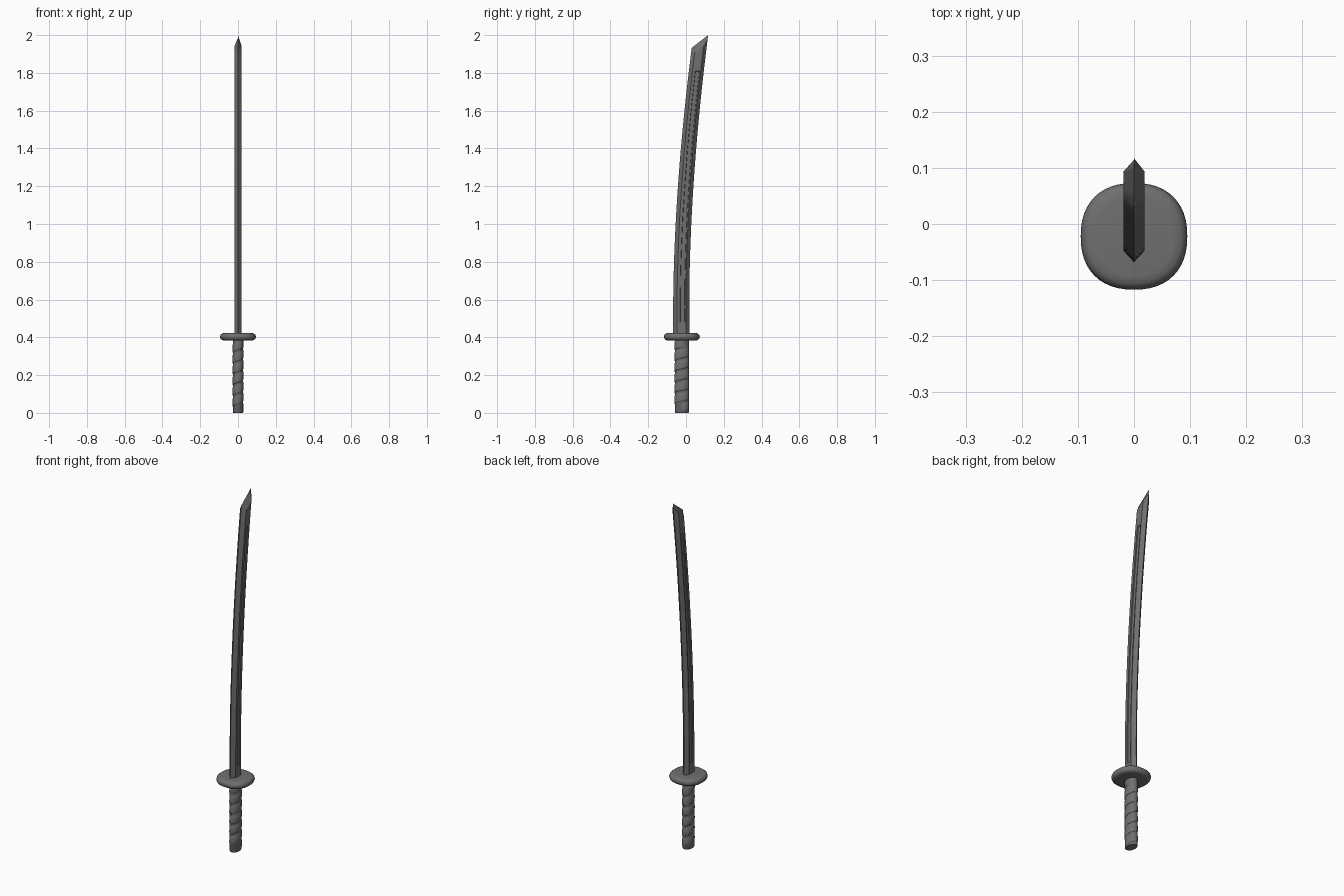
import bpy, bmesh
from math import sin, cos, pi, copysign

if "Cube" in bpy.data.objects:
    bpy.data.objects.remove(bpy.data.objects["Cube"])

CY = -0.022  # y centre of grip and guard
steel = bpy.data.materials.new("dark_grey")
steel.diffuse_color = (0.16, 0.16, 0.16, 1)
steel.use_nodes = True
steel.node_tree.nodes["Principled BSDF"].inputs["Base Color"].default_value = steel.diffuse_color


def finish(name, bm, smooth):
    bmesh.ops.recalc_face_normals(bm, faces=bm.faces)
    me = bpy.data.meshes.new(name)
    bm.to_mesh(me)
    bm.free()
    me.materials.append(steel)
    ob = bpy.data.objects.new(name, me)
    bpy.context.collection.objects.link(ob)
    bpy.ops.object.select_all(action='DESELECT')
    ob.select_set(True)
    bpy.context.view_layer.objects.active = ob
    bpy.ops.object.shade_smooth_by_angle(angle=smooth)


def skin(bm, rows):
    """Bridge closed rows of points with quads and return faces[row][column]."""
    vs = [[bm.verts.new(p) for p in r] for r in rows]
    n = len(vs[0])
    return vs, [[bm.faces.new((a[i], a[(i + 1) % n], b[(i + 1) % n], b[i]))
                 for i in range(n)] for a, b in zip(vs, vs[1:])]


def lofted(name, rows, smooth):
    bm = bmesh.new()
    vs, _ = skin(bm, rows)
    bm.faces.new(vs[0])
    bm.faces.new(vs[-1])
    finish(name, bm, smooth)


def oval(rx, ry, z, n=32, power=2.0):
    pts = []
    for i in range(n):
        c, s = cos(2 * pi * i / n), sin(2 * pi * i / n)
        pts.append((rx * copysign(abs(c) ** (2 / power), c),
                    CY + ry * copysign(abs(s) ** (2 / power), s), z))
    return pts


# Blade: curved hexagonal section, slanted chisel tip, long groove on each side
def edge_y(z, v):
    front = -0.068 + 0.0549 * max(0, z - 0.55) ** 1.8
    width = 0.086 - 0.008 * (z - 0.4) / 1.6
    return front + v * width


half = [(0, 0), (0.019, 0.24), (0.019, 0.43), (0.019, 0.72), (0.019, 0.79), (0, 1)]
section = half + [(-x, v) for x, v in half[-2:0:-1]]
levels = [0.40] + [0.48 + 1.33 * i / 16 for i in range(17)]
rows = [[(x, edge_y(z, v), z) for x, v in section] for z in levels]
for drop, wide in ((0.045, 1), (0, 0)):
    row = []
    for x, v in section:
        z = 1.933 + 0.067 * v - (drop if x else drop * 0.5)
        row.append((x * wide, edge_y(z, v), z))
    rows.append(row)
bm = bmesh.new()
vs, faces = skin(bm, rows)
bm.faces.new(vs[0])
bmesh.ops.recalc_face_normals(bm, faces=bm.faces)
for column in (2, 7):
    bmesh.ops.inset_region(bm, faces=[f[column] for f in faces[1:17]],
                           thickness=0.0015, depth=-0.005, use_even_offset=True)
bmesh.ops.remove_doubles(bm, verts=bm.verts, dist=0.00005)
finish("blade", bm, 0.35)

# Guard: rounded-square disc with a rounded rim
profile = [(0.070, 0.383), (0.083, 0.385), (0.091, 0.391), (0.095, 0.403),
           (0.091, 0.415), (0.083, 0.421), (0.070, 0.423)]
lofted("guard", [oval(r, r, z, 48, 2.3) for r, z in profile], 0.8)

# Grip core
lofted("grip_core", [oval(0.025, 0.035, 0), oval(0.027, 0.0375, 0.004),
                     oval(0.027, 0.0375, 0.39)], 0.6)

# Grip wrap: shallow ribbon wound around the core
turns, seg, pitch = 6, 32, 0.057
ribbon = [(-0.001, 0), (0.001, 0.002), (0.0017, 0.008), (0.001, 0.044), (-0.001, 0.048)]
rows = []
for i in range(turns * seg + 1):
    a = 2 * pi * i / seg
    z = 0.004 + pitch * i / seg
    rows.append([((0.027 + k) * cos(a), CY + (0.0375 + k) * sin(a), z + dz)
                 for k, dz in ribbon])
lofted("grip_wrap", rows, 0.5)
